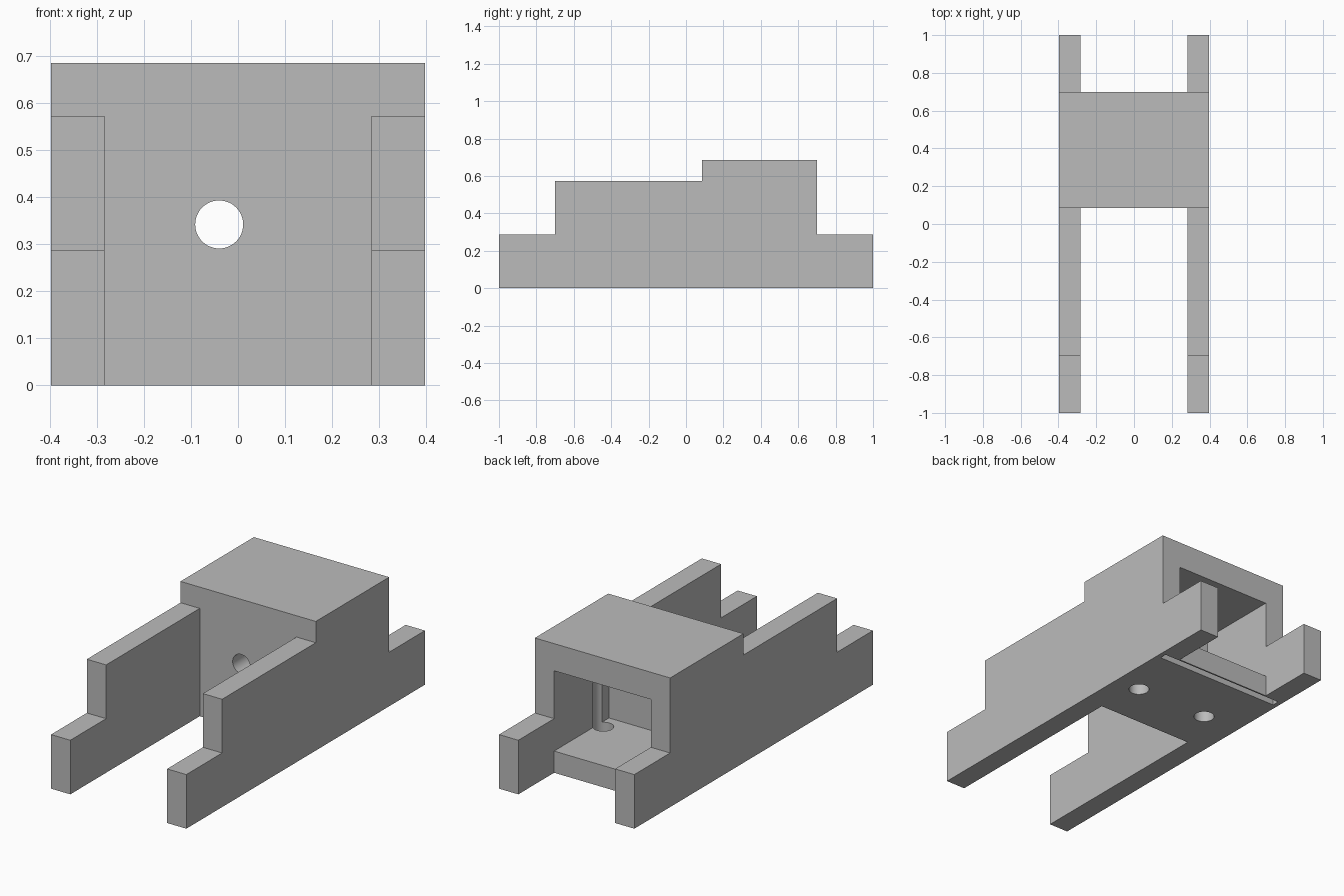
import bpy
import bmesh
import math
from mathutils import Matrix, Vector

if "Cube" in bpy.data.objects:
    bpy.data.objects.remove(bpy.data.objects["Cube"], do_unlink=True)

HALF_W, INNER = 0.397, 0.284          # outer and inner faces of the side rails
WALL_FRONT, WALL_BACK, BACK = 0.085, 0.24, 0.70
FLOOR, CEILING, HOLE_R = 0.115, 0.541, 0.051

grey = bpy.data.materials.new("plain grey")
grey.use_nodes = True
colour = (0.5, 0.5, 0.5, 1.0)
grey.diffuse_color = colour
grey.node_tree.nodes["Principled BSDF"].inputs["Base Color"].default_value = colour


def add_object(name, bm):
    bmesh.ops.recalc_face_normals(bm, faces=bm.faces)
    mesh = bpy.data.meshes.new(name)
    bm.to_mesh(mesh)
    bm.free()
    mesh.materials.append(grey)
    obj = bpy.data.objects.new(name, mesh)
    bpy.context.collection.objects.link(obj)
    return obj


def box(name, low, high):
    low, high = Vector(low), Vector(high)
    bm = bmesh.new()
    bmesh.ops.create_cube(bm, size=1.0)
    bmesh.ops.scale(bm, vec=high - low, verts=bm.verts)
    bmesh.ops.translate(bm, vec=(low + high) / 2, verts=bm.verts)
    return add_object(name, bm)


def rod(name, centre, length, tilt=0.0):
    bm = bmesh.new()
    place = Matrix.Translation(centre) @ Matrix.Rotation(tilt, 4, "X")
    bmesh.ops.create_cone(bm, cap_ends=True, segments=48, radius1=HOLE_R,
                          radius2=HOLE_R, depth=length, matrix=place)
    return add_object(name, bm)


# Stepped side profile extruded across the whole width
profile = [(-1, 0), (1, 0), (1, 0.287), (BACK, 0.287), (BACK, 0.685),
           (WALL_FRONT, 0.685), (WALL_FRONT, 0.572), (-BACK, 0.572),
           (-BACK, 0.287), (-1, 0.287)]
bm = bmesh.new()
face = bm.faces.new([bm.verts.new((-HALF_W, y, z)) for y, z in profile])
side = bmesh.ops.extrude_face_region(bm, geom=[face])["geom"]
bmesh.ops.translate(bm, vec=(2 * HALF_W, 0, 0),
                    verts=[v for v in side if isinstance(v, bmesh.types.BMVert)])
housing = add_object("housing", bm)

# Open channels between the rails, rear chamber and groove under the floor
cutters = [
    box("front_channel", (-INNER, -1.2, -0.2), (INNER, WALL_FRONT, 0.9)),
    box("rear_channel", (-INNER, BACK, -0.2), (INNER, 1.2, 0.9)),
    box("chamber", (-INNER, WALL_BACK, FLOOR), (INNER, 0.8, CEILING)),
    box("floor_groove", (-0.372, 0.653, -0.1), (0.372, 0.692, 0.04)),
]
# Round hole in the front wall and two upright holes through the floor
cutters.append(rod("wall_hole", (-0.04, 0.16, 0.342), 0.3, math.pi / 2))
for x in (0.25, -0.18):
    cutters.append(rod("floor_hole", (x, 0.337, 0.215), 0.64))

bpy.ops.object.select_all(action="DESELECT")
bpy.context.view_layer.objects.active = housing
housing.select_set(True)
for cutter in cutters:
    cutter.hide_render = True
    cut = housing.modifiers.new("cut", "BOOLEAN")
    cut.operation = "DIFFERENCE"
    cut.solver = "EXACT"
    cut.object = cutter
    bpy.ops.object.modifier_apply(modifier=cut.name)
    bpy.data.objects.remove(cutter, do_unlink=True)

bpy.ops.object.shade_smooth_by_angle(angle=math.radians(30))
